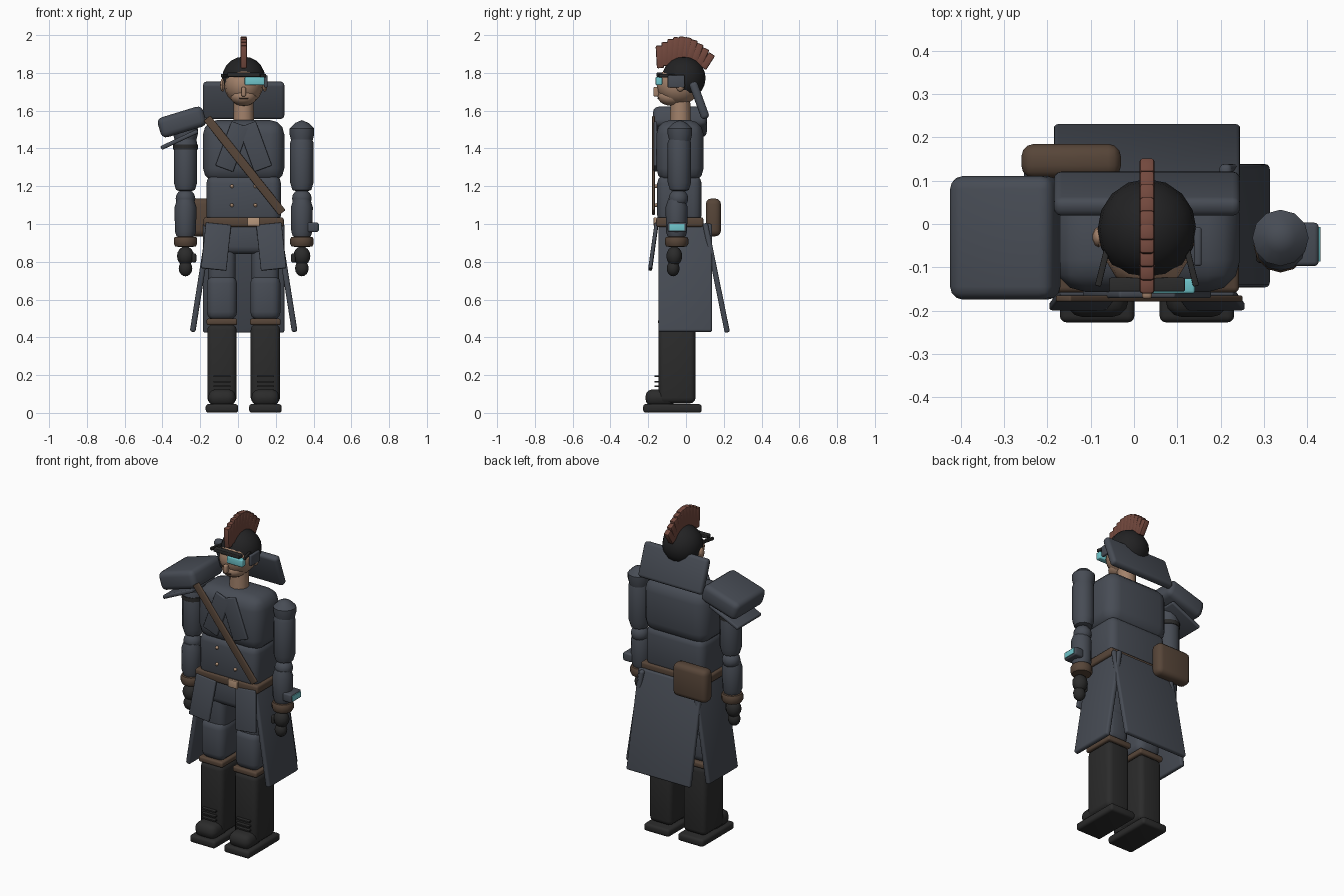
import bpy, bmesh
from math import radians, sin, pi, atan2, hypot
from mathutils import Matrix, Vector

cube = bpy.data.objects.get("Cube")
if cube:
    bpy.data.objects.remove(cube, do_unlink=True)


def material(name, r, g, b):
    m = bpy.data.materials.new(name)
    m.use_nodes = True
    m.diffuse_color = (r, g, b, 1)
    m.node_tree.nodes["Principled BSDF"].inputs["Base Color"].default_value = (r, g, b, 1)
    return m


slate = material("slate cloth", .063, .072, .09)
black = material("black leather", .024, .024, .024)
hairc = material("dark hair", .016, .016, .017)
brown = material("brown leather", .095, .06, .04)
skin = material("skin", .36, .22, .145)
tan = material("tan metal", .48, .31, .2)
rust = material("rust crest", .17, .065, .047)
cyan = material("cyan glass", .16, .56, .6)

MID = .03  # centre line of the figure


def finish(name, bm, mat, loc=(0, 0, 0), rot=(0, 0, 0)):
    bmesh.ops.recalc_face_normals(bm, faces=bm.faces[:])
    me = bpy.data.meshes.new(name)
    bm.to_mesh(me)
    bm.free()
    me.materials.append(mat)
    ob = bpy.data.objects.new(name, me)
    bpy.context.scene.collection.objects.link(ob)
    ob.location = loc
    ob.rotation_euler = [radians(a) for a in rot]
    bpy.ops.object.select_all(action='DESELECT')
    ob.select_set(True)
    bpy.context.view_layer.objects.active = ob
    bpy.ops.object.shade_smooth_by_angle(angle=radians(35))
    return ob


def box(name, loc, size, mat, bevel=.01, rot=(0, 0, 0), seg=3):
    bm = bmesh.new()
    bmesh.ops.create_cube(bm, size=1)
    bmesh.ops.scale(bm, vec=size, verts=bm.verts)
    if bevel:
        bmesh.ops.bevel(bm, geom=bm.edges[:], offset=bevel, segments=seg,
                        profile=.5, affect='EDGES', clamp_overlap=True)
    return finish(name, bm, mat, loc, rot)


def ball(name, loc, radii, mat, u=16, v=10):
    bm = bmesh.new()
    bmesh.ops.create_uvsphere(bm, u_segments=u, v_segments=v, radius=1)
    bmesh.ops.scale(bm, vec=radii, verts=bm.verts)
    return finish(name, bm, mat, loc)


def lathe(name, loc, profile, mat, sides=12, squash=1):
    """Spin (radius, height) points about a vertical axis."""
    bm = bmesh.new()
    pts = [bm.verts.new((r, 0, z)) for r, z in profile]
    edges = [bm.edges.new(p) for p in zip(pts, pts[1:])]
    bmesh.ops.spin(bm, geom=pts + edges, cent=(0, 0, 0), axis=(0, 0, 1),
                   angle=2 * pi, steps=sides, use_merge=True)
    bmesh.ops.remove_doubles(bm, verts=bm.verts[:], dist=.0005)
    bmesh.ops.scale(bm, vec=(1, squash, 1), verts=bm.verts)
    return finish(name, bm, mat, loc)


# Torso
box("chest", (MID, -.032, 1.385), (.43, .25, .33), slate, .075)
box("waist", (MID, -.035, 1.13), (.395, .235, .26), slate, .045)
box("pelvis", (MID, -.035, .93), (.36, .21, .18), slate, .04)
box("belt", (MID, -.033, 1.01), (.425, .25, .05), brown, .012)
box("buckle", (.082, -.163, 1.012), (.066, .016, .046), tan, .004)
box("belt_pouch", (-.145, .145, 1.035), (.23, .08, .2), brown, .03)
box("back_collar", (MID, .07, 1.655), (.43, .045, .205), slate, .018, (20, 0, 0))
box("chest_strap", (.035, -.172, 1.31), (.045, .014, .64), brown, .004, (0, -38.5, 0))

# Coat fronts, tails and legs, one per side
for s, side in ((-1, "right"), (1, "left")):
    x = MID + s * .115
    box(side + "_lapel", (MID + s * .06, -.162, 1.41), (.1, .018, .25), slate, .006, (0, -s * 20, 0))
    box(side + "_front_tail", (MID + s * .146, -.173, .88), (.135, .02, .245), slate, .006, (-8, -s * 6, 0))
    box(side + "_side_tail", (MID + s * .225, -.004, .715), (.03, .285, .58), slate, .012, (0, -s * 9, 0))
    for z in (1.1, 1.2, 1.29):
        ball(side + "_button", (MID + s * .062, -.158, z), (.01, .01, .01), tan, 8, 6)

    box(side + "_thigh", (x, -.04, .79), (.145, .18, .3), slate, .04)
    box(side + "_knee", (x, -.05, .61), (.16, .19, .24), slate, .045)
    box(side + "_knee_band", (x, -.047, .482), (.162, .2, .034), brown, .01)
    box(side + "_boot_shaft", (x, -.047, .26), (.155, .195, .42), black, .03)
    box(side + "_boot_toe", (x, -.135, .08), (.145, .16, .09), black, .04)
    box(side + "_boot_sole", (x, -.072, .024), (.172, .31, .046), black, .015)
    for z in (.14, .165, .195):
        box(side + "_boot_lace", (x, -.152, z), (.09, .03, .008), black, 0)

    # Arm
    ax = MID + s * .308
    lathe(side + "_shoulder", (ax, -.032, 0),
          [(0, 1.55), (.035, 1.535), (.065, 1.505), (.065, 1.475), (.055, 1.435), (0, 1.42)], slate)
    lathe(side + "_upper_arm", (ax, -.035, 0),
          [(0, 1.465), (.05, 1.46), (.062, 1.43), (.062, 1.22), (.05, 1.18), (0, 1.165)], slate)
    ball(side + "_elbow", (ax, -.04, 1.135), (.052, .052, .05), slate, 12, 8)
    lathe(side + "_forearm", (ax, -.05, 0),
          [(0, 1.14), (.045, 1.13), (.058, 1.09), (.056, .96), (.048, .935), (0, .93)], slate)
    lathe(side + "_cuff", (ax, -.05, 0),
          [(0, .934), (.056, .932), (.062, .92), (.062, .895), (.054, .88), (0, .878)], brown)
    ball(side + "_hand", (ax, -.062, .83), (.045, .042, .052), black, 12, 8)
    ball(side + "_fingers", (ax, -.068, .765), (.036, .034, .042), black, 12, 8)
    box(side + "_thumb", (ax - s * .045, -.075, .82), (.024, .03, .05), black, .01)

box("back_tail", (MID, .16, .715), (.43, .028, .59), slate, .01, (11.5, 0, 0))

# Shoulder armour on one side, wrist device on the other
box("shoulder_pad", (-.297, -.032, 1.54), (.25, .285, .11), slate, .03, (0, -17, 0))
box("lower_pad", (-.31, -.032, 1.447), (.215, .23, .022), slate, .008, (0, -25, 0))
lathe("arm_band", (MID - .308, -.035, 0), [(.06, 1.42), (.066, 1.42), (.066, 1.395), (.06, 1.395)], black)
box("wrist_device", (.396, -.047, .983), (.06, .1, .052), slate, .01)
box("wrist_screen", (.427, -.047, .983), (.006, .08, .034), cyan, .001)

# Head and face
lathe("neck", (MID, -.03, 0), [(0, 1.53), (.055, 1.54), (.052, 1.66), (0, 1.67)], skin)
ball("face", (MID, -.04, 1.735), (.103, .115, .105), skin)
ball("jaw", (MID, -.075, 1.675), (.07, .075, .05), skin)
ball("hair", (MID, -.012, 1.772), (.114, .116, .114), hairc)
box("nose", (MID, -.158, 1.7), (.024, .03, .05), skin, .008)
box("mouth", (MID, -.148, 1.667), (.05, .008, .008), brown, .002)
for s in (-1, 1):
    ball("ear", (MID + s * .112, -.03, 1.735), (.014, .024, .035), skin, 10, 6)

# Visor
box("visor_bar", (MID, -.14, 1.79), (.175, .032, .022), black, .004)
box("visor_lens", (.088, -.143, 1.757), (.105, .035, .044), cyan, .006)
box("visor_earpiece", (.147, -.052, 1.755), (.018, .09, .066), slate, .006)
for s in (-1, 1):
    box("visor_arm", (MID + s * .1, -.09, 1.785), (.014, .11, .018), black, .003, (0, 0, s * 14))

# Crest fanned over the head
COUNT = 10
for i in range(COUNT):
    t = i / (COUNT - 1)
    low = Vector((MID, -.135 + .225 * t, 1.825 + .035 * sin(pi * t)))
    top = Vector((MID, -.142 + .28 * t, 1.945 - .045 * t + .068 * sin(pi * t)))
    d = top - low
    tilt = -atan2(d.y, d.z) * 180 / pi
    box("crest_tuft", (low + top) / 2, (.034, .038, hypot(d.y, d.z)), rust, .007, (tilt, 0, 0), 2)
